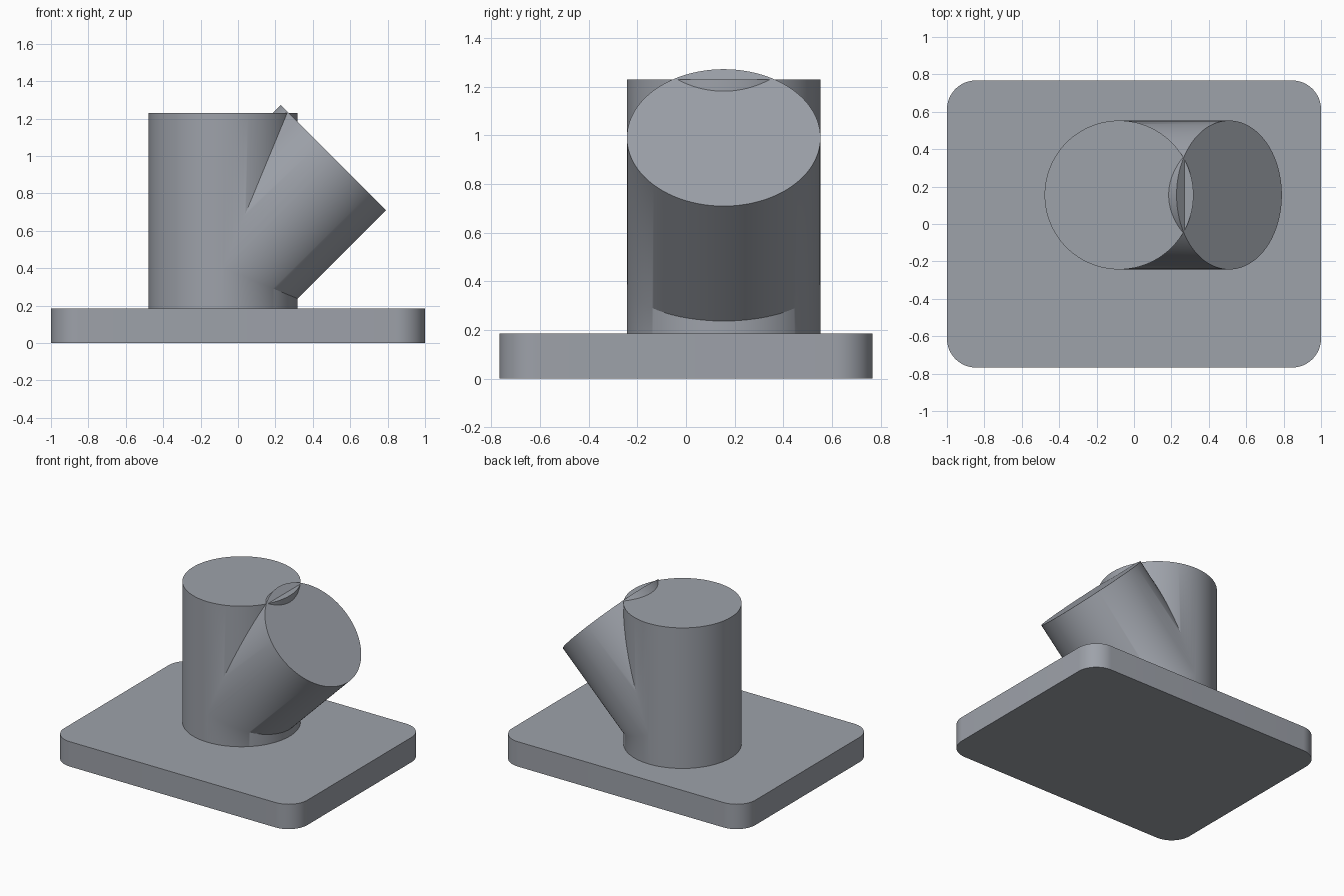
import bpy, bmesh, math
from mathutils import Matrix, Vector

if "Cube" in bpy.data.objects:
    bpy.data.objects.remove(bpy.data.objects["Cube"])

grey = bpy.data.materials.new("steel grey")
grey.diffuse_color = (0.34, 0.36, 0.40, 1)
grey.use_nodes = True
grey.node_tree.nodes["Principled BSDF"].inputs["Base Color"].default_value = grey.diffuse_color


def add_object(name, bm):
    bmesh.ops.recalc_face_normals(bm, faces=bm.faces)
    mesh = bpy.data.meshes.new(name)
    bm.to_mesh(mesh)
    bm.free()
    mesh.materials.append(grey)
    ob = bpy.data.objects.new(name, mesh)
    bpy.context.collection.objects.link(ob)
    return ob


def cylinder(name, start, end, radius, turn=0.0, sides=128):
    start, end = Vector(start), Vector(end)
    axis = end - start
    bm = bmesh.new()
    matrix = (Matrix.Translation((start + end) / 2)
              @ axis.to_track_quat('Z', 'Y').to_matrix().to_4x4()
              @ Matrix.Rotation(turn, 4, 'Z'))
    bmesh.ops.create_cone(bm, cap_ends=True, segments=sides, radius1=radius,
                          radius2=radius, depth=axis.length, matrix=matrix)
    return add_object(name, bm)


def smooth(ob):
    bpy.ops.object.select_all(action='DESELECT')
    ob.select_set(True)
    bpy.context.view_layer.objects.active = ob
    bpy.ops.object.shade_smooth_by_angle(angle=math.radians(30))


# Base plate with rounded vertical corners
bm = bmesh.new()
bmesh.ops.create_cube(bm, size=1, matrix=Matrix.Translation((0, 0, 0.0925))
                      @ Matrix.Diagonal((2, 1.535, 0.185, 1)))
corners = [e for e in bm.edges
           if abs(e.verts[0].co.z - e.verts[1].co.z) > 0.1]
bmesh.ops.bevel(bm, geom=corners, offset=0.155, segments=16, profile=0.5,
                affect='EDGES')
smooth(add_object("base_plate", bm))

# Upright pipe, and the branch leaving it at 45 degrees
radius, px, py = 0.398, -0.08, 0.155
pipe = cylinder("upright_pipe", (px, py, 0.05), (px, py, 1.23), radius)
branch = cylinder("branch_pipe", (px, py, 0.402), (0.509, py, 0.991),
                  radius, turn=math.pi / 128)

# Merge the branch into the upright
union = pipe.modifiers.new("merge_branch", 'BOOLEAN')
union.operation = 'UNION'
union.solver = 'EXACT'
union.object = branch
bpy.ops.object.select_all(action='DESELECT')
pipe.select_set(True)
bpy.context.view_layer.objects.active = pipe
bpy.ops.object.modifier_apply(modifier=union.name)
bpy.data.objects.remove(branch)
smooth(pipe)
